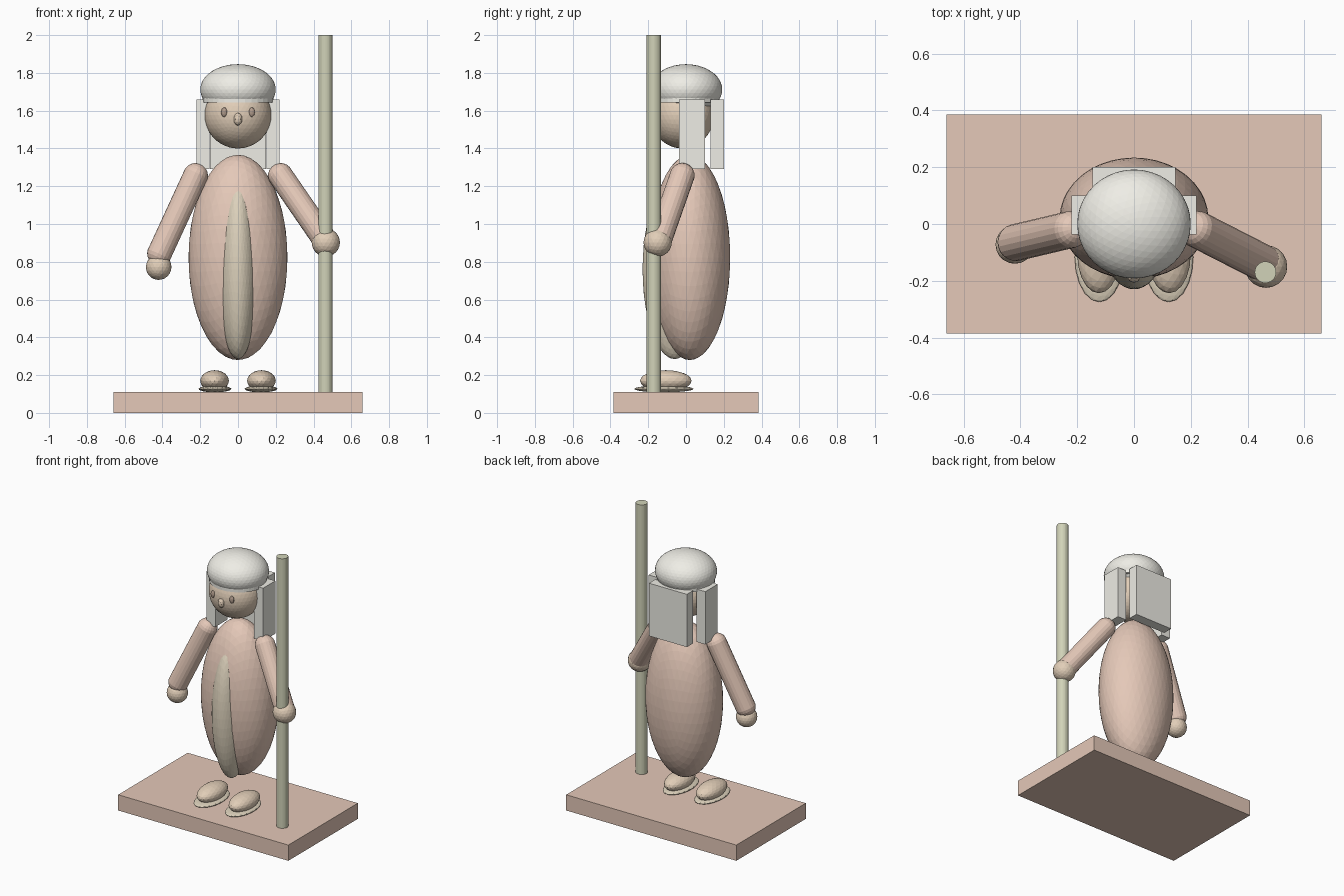
import bpy
from mathutils import Vector

if "Cube" in bpy.data.objects:
    bpy.data.objects.remove(bpy.data.objects["Cube"])


def material(name, rgb):
    m = bpy.data.materials.new(name)
    m.diffuse_color = (*rgb, 1)
    m.use_nodes = True
    m.node_tree.nodes["Principled BSDF"].inputs["Base Color"].default_value = m.diffuse_color
    return m


ROBE = material("robe_clay", (0.78, 0.58, 0.48))
SKIN = material("skin_tan", (0.76, 0.62, 0.48))
TRIM = material("trim_sand", (0.72, 0.64, 0.50))
CLOTH = material("cloth_white", (0.86, 0.85, 0.79))
WOOD = material("staff_green", (0.64, 0.65, 0.48))
DARK = material("eye_brown", (0.45, 0.34, 0.27))


def finish(name, mat):
    ob = bpy.context.object
    ob.name = name
    ob.data.materials.append(mat)
    return ob


def ellipsoid(name, loc, radii, mat, detail=3):
    bpy.ops.mesh.primitive_ico_sphere_add(subdivisions=detail, radius=1, location=loc)
    ob = finish(name, mat)
    ob.scale = radii
    return ob


def box(name, lo, hi, mat):
    lo, hi = Vector(lo), Vector(hi)
    bpy.ops.mesh.primitive_cube_add(size=1, location=(lo + hi) / 2)
    ob = finish(name, mat)
    ob.scale = hi - lo
    return ob


def cylinder(name, loc, radii, z0, z1, mat, sides=32):
    bpy.ops.mesh.primitive_cylinder_add(vertices=sides, radius=1, depth=1,
                                        location=(loc[0], loc[1], (z0 + z1) / 2))
    ob = finish(name, mat)
    ob.scale = (radii[0], radii[1], z1 - z0)
    return ob


def capsule(name, a, b, r, mat):
    # a ball whose two halves are pulled apart along the axis
    a, b = Vector(a), Vector(b)
    axis = b - a
    bpy.ops.mesh.primitive_uv_sphere_add(segments=20, ring_count=11, radius=r,
                                         location=(a + b) / 2)
    ob = finish(name, mat)
    for v in ob.data.vertices:
        v.co.z += axis.length / 2 * (1 if v.co.z > 0 else -1)
    ob.rotation_euler = axis.to_track_quat('Z', 'Y').to_euler()
    return ob


# base and staff
box("base", (-0.66, -0.385, 0), (0.66, 0.385, 0.11), ROBE)
cylinder("staff", (0.463, -0.17), (0.038, 0.038), 0.11, 2.0, WOOD, 24)

# robe with its front strip
ellipsoid("robe", (0, 0.02, 0.823), (0.262, 0.214, 0.543), ROBE, 4)
ellipsoid("front_strip", (0, -0.06, 0.76), (0.11, 0.17, 0.475), TRIM, 4)

# head, face and cap
ellipsoid("head", (0, -0.02, 1.577), (0.177, 0.168, 0.177), SKIN, 4)
ellipsoid("nose", (0, -0.185, 1.555), (0.023, 0.022, 0.034), SKIN, 2)
cylinder("cap_band", (0, 0), (0.188, 0.178), 1.642, 1.68, CLOTH)
ellipsoid("cap", (0, 0, 1.712), (0.2, 0.192, 0.134), CLOTH, 4)

# hanging cloth
box("back_cloth", (-0.147, 0.13, 1.29), (0.147, 0.2, 1.66), CLOTH)

# paired parts
for side, s in (("left", 1), ("right", -1)):
    ellipsoid(side + "_eye", (s * 0.073, -0.172, 1.592), (0.017, 0.012, 0.026), DARK, 2)
    x0, x1 = sorted((s * 0.15, s * 0.22))
    box(side + "_cloth", (x0, -0.037, 1.29), (x1, 0.1, 1.66), CLOTH)
    ellipsoid(side + "_sole", (s * 0.122, -0.117, 0.127), (0.087, 0.158, 0.018), TRIM)
    ellipsoid(side + "_foot", (s * 0.124, -0.107, 0.17), (0.076, 0.137, 0.056), SKIN)

# arms and hands
capsule("left_arm", (0.225, -0.02, 1.257), (0.45, -0.135, 0.93), 0.066, ROBE)
ellipsoid("left_hand", (0.465, -0.15, 0.902), (0.075, 0.075, 0.075), SKIN)
capsule("right_arm", (-0.225, -0.02, 1.257), (-0.415, -0.065, 0.845), 0.066, ROBE)
ellipsoid("right_hand", (-0.42, -0.072, 0.772), (0.068, 0.068, 0.068), SKIN)
